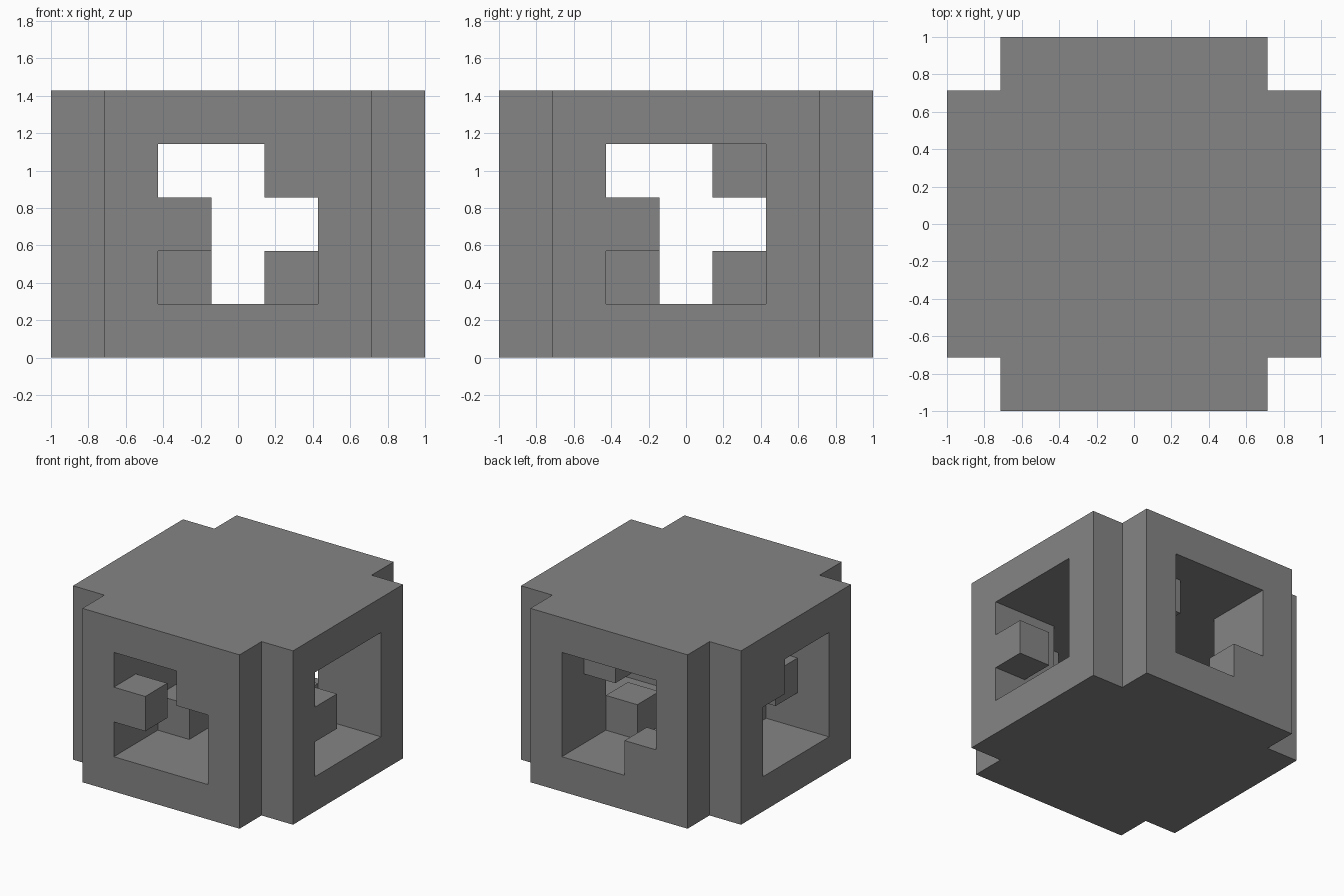
import bpy
import bmesh

U = 2 / 7  # edge of one unit block; the body is 7 x 7 x 5 blocks

if "Cube" in bpy.data.objects:
    bpy.data.objects.remove(bpy.data.objects["Cube"], do_unlink=True)

grey = bpy.data.materials.new("mid grey")
grey.use_nodes = True
colour = (0.235, 0.235, 0.235, 1)
grey.diffuse_color = colour
grey.node_tree.nodes["Principled BSDF"].inputs["Base Color"].default_value = colour


def add_prism(name, outline, low, high):
    """Extrude a plan outline between two heights, all in block units."""
    bm = bmesh.new()
    base = bm.faces.new([bm.verts.new((x * U, y * U, low * U)) for x, y in outline])
    top = bmesh.ops.extrude_face_region(bm, geom=[base])["geom"]
    verts = [v for v in top if isinstance(v, bmesh.types.BMVert)]
    bmesh.ops.translate(bm, verts=verts, vec=(0, 0, (high - low) * U))
    bmesh.ops.recalc_face_normals(bm, faces=bm.faces)
    mesh = bpy.data.meshes.new(name)
    bm.to_mesh(mesh)
    bm.free()
    mesh.materials.append(grey)
    obj = bpy.data.objects.new(name, mesh)
    bpy.context.collection.objects.link(obj)
    return obj


def cross_outline(half, reach):
    """Plan of a plus sign with arms 2 * half wide, reaching out to reach."""
    corner = [(reach, -half), (reach, half), (half, half)]
    outline = []
    for _ in range(4):
        outline += corner
        corner = [(-y, x) for x, y in corner]
    return outline


def combine(target, tool, operation):
    """Apply a boolean and discard the tool."""
    tool.hide_render = True
    mod = target.modifiers.new(operation.lower(), "BOOLEAN")
    mod.operation = operation
    mod.solver = "EXACT"
    mod.object = tool
    bpy.context.view_layer.objects.active = target
    bpy.ops.object.modifier_apply(modifier=mod.name)
    bpy.data.objects.remove(tool, do_unlink=True)


# Body with notched corners, and the two crossing tunnels through it
body = add_prism("hollow_body", cross_outline(2.5, 3.5), 0, 5)
combine(body, add_prism("tunnel_cutter", cross_outline(1.5, 4), 1, 4), "DIFFERENCE")

# Blocks left standing in the tunnels: column, row and level of each
blocks = [
    (4, 0, 3), (2, 0, 2),  # front opening
    (4, 5, 3), (2, 6, 1),  # back opening
    (6, 2, 2),             # opening on +x
    (0, 4, 3), (1, 2, 2),  # opening on -x
    (2, 2, 1), (4, 4, 1),  # crossing
]
for column, row, level in blocks:
    x, y = column - 3.5, row - 3.5
    square = [(x, y), (x + 1, y), (x + 1, y + 1), (x, y + 1)]
    combine(body, add_prism("tunnel_block", square, level, level + 1), "UNION")
